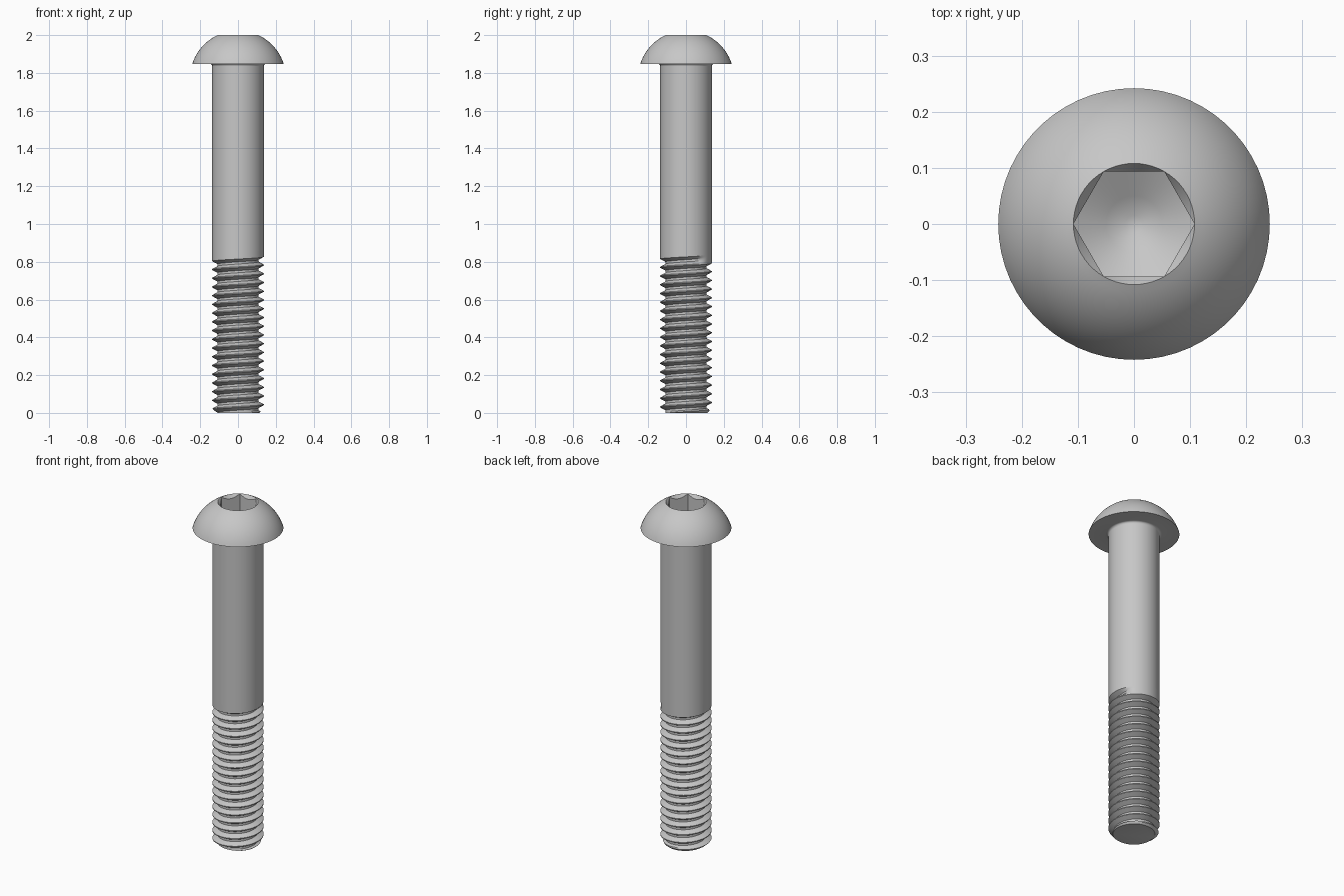
import bpy, bmesh, math
from mathutils import Vector

SEG = 60
R = 0.1365            # shank radius
PITCH = 0.0462
HEAD_Z = 1.848        # underside of head
FILLET = 0.012
TURN = 2 * math.pi

if "Cube" in bpy.data.objects:
    bpy.data.objects.remove(bpy.data.objects["Cube"], do_unlink=True)

steel = bpy.data.materials.new("grey_steel")
steel.use_nodes = True
colour = (0.57, 0.57, 0.57, 1)
steel.diffuse_color = colour
steel.node_tree.nodes["Principled BSDF"].inputs["Base Color"].default_value = colour


def polar(r, a, z):
    return Vector((r * math.cos(a), r * math.sin(a), z))


def finish(bm, name):
    mesh = bpy.data.meshes.new(name)
    bm.to_mesh(mesh)
    bm.free()
    mesh.materials.append(steel)
    ob = bpy.data.objects.new(name, mesh)
    bpy.context.collection.objects.link(ob)
    bpy.ops.object.select_all(action='DESELECT')
    ob.select_set(True)
    bpy.context.view_layer.objects.active = ob
    bpy.ops.object.shade_smooth_by_angle(angle=math.radians(32))
    return ob


def build_shank():
    """Helical thread that runs out into a plain cylinder."""
    depth, turns, last = 0.028, 22, 19
    groove = [(0, 0), (0.11, 0), (0.27, 0.5), (0.43, 1),
              (0.56, 1), (0.68, 1), (0.84, 0.5)]
    n = len(groove)
    z0 = 0.803 - PITCH * (last + 1.5)
    bm = bmesh.new()
    grid = []
    for i in range(SEG):
        column = []
        for j in range(turns * n + 1):
            u, d = groove[j % n]
            t = j // n + i / SEG
            z = z0 + PITCH * (t + u)
            fade = min(1, max(0, (last + 1.13 - t) / 0.1))
            r = R - depth * d * fade
            r = min(r, max(0.1, 0.113 + z))     # end chamfer
            column.append(bm.verts.new(polar(r, TURN * i / SEG, z)))
        grid.append(column)
    for i in range(SEG):
        wrap = n if i == SEG - 1 else 0
        nxt = grid[(i + 1) % SEG]
        for j in range(turns * n - wrap):
            bm.faces.new((grid[i][j], nxt[j + wrap], nxt[j + wrap + 1], grid[i][j + 1]))

    # trim both ends level
    def trim(z, up):
        geom = bm.verts[:] + bm.edges[:] + bm.faces[:]
        cut = bmesh.ops.bisect_plane(bm, geom=geom, dist=1e-6, plane_co=(0, 0, z),
                                     plane_no=(0, 0, up), clear_outer=True)
        return [e for e in cut["geom_cut"] if isinstance(e, bmesh.types.BMEdge)]

    # flat tip
    cap = bmesh.ops.contextual_create(bm, geom=trim(0, -1))["faces"]
    for f in cap:
        f.normal_update()
        if f.normal.z > 0:
            f.normal_flip()

    # plain shank above the thread
    top = 0.86
    rim = trim(top, 1)
    wall = bmesh.ops.extrude_edge_only(bm, edges=rim)["geom"]
    for v in wall:
        if isinstance(v, bmesh.types.BMVert):
            v.co.z = HEAD_Z - FILLET
    for f in wall:
        if isinstance(f, bmesh.types.BMFace):
            f.normal_update()
            c = f.calc_center_median()
            if f.normal.x * c.x + f.normal.y * c.y < 0:
                f.normal_flip()
    return finish(bm, "threaded_shank")


def build_head():
    """Domed head with a hexagonal socket, built ring by ring."""
    rim, mouth, flat = 0.242, 0.108, 0.0935
    rings = []

    def circle(r, z):
        rings.append(lambda a: (r, z))

    # fillet below the head
    for k in range(5):
        a = math.pi / 2 * k / 4
        circle(R + FILLET * (1 - math.cos(a)), HEAD_Z - FILLET * (1 - math.sin(a)))
    # dome: arc centred on the axis through the rim and the socket mouth
    h = 2 - HEAD_Z
    drop = (rim ** 2 - mouth ** 2 - h ** 2) / (2 * h)
    radius = math.hypot(rim, drop)
    a0, a1 = math.atan2(drop, rim), math.atan2(drop + h, mouth)
    for k in range(15):
        a = a0 + (a1 - a0) * k / 14
        circle(radius * math.cos(a), HEAD_Z - drop + radius * math.sin(a))

    # hexagonal socket with countersunk mouth and drilled floor
    def hexagon(a):
        return flat / math.cos(a % (math.pi / 3) - math.pi / 6)

    floor, slope = 1.9, math.tan(math.radians(30))
    rings.append(lambda a: (hexagon(a), 2 - 0.001 - 1.3 * (mouth - hexagon(a))))
    rings.append(lambda a: (hexagon(a), floor - slope * (mouth - hexagon(a))))
    for r in (0.05, 0.015):
        circle(r, floor - slope * (mouth - r))

    bm = bmesh.new()
    rows = []
    for ring in rings:
        row = []
        for i in range(SEG):
            a = TURN * i / SEG
            r, z = ring(a)
            row.append(bm.verts.new(polar(r, a, z)))
        rows.append(row)
    for low, high in zip(rows, rows[1:]):
        for i in range(SEG):
            k = (i + 1) % SEG
            bm.faces.new((low[i], low[k], high[k], high[i]))
    bm.faces.new(rows[-1])
    return finish(bm, "socket_head")


build_shank()
build_head()
